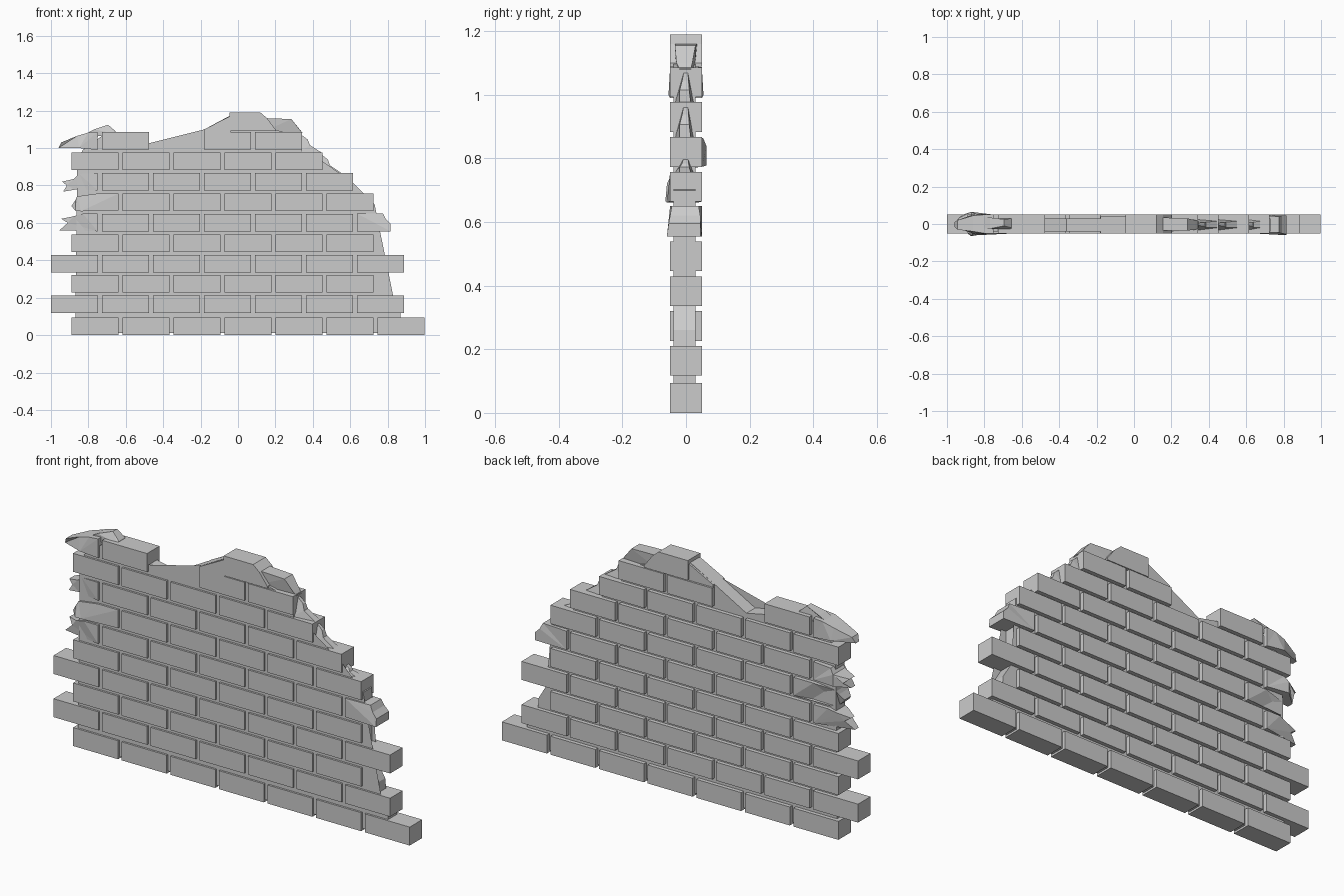
import bpy, bmesh

LENGTH, HEIGHT, PITCH = 0.252, 0.0935, 0.2727
Y = 0.05


def row_z(i):
    return 0.0 if i == 0 else 0.117 + 0.1095 * (i - 1)


def finish(name, bm):
    bmesh.ops.recalc_face_normals(bm, faces=bm.faces[:])
    me = bpy.data.meshes.new(name)
    bm.to_mesh(me)
    bm.free()
    ob = bpy.data.objects.new(name, me)
    bpy.context.collection.objects.link(ob)
    return ob


def slab(name, profile, y0=-Y, y1=Y):
    """Side profile of (x, z) or (x, z, y_front, y_back) points spanned front to back."""
    bm = bmesh.new()
    pts = [p if len(p) == 4 else (*p, y0, y1) for p in profile]
    front = [bm.verts.new((x, a, z)) for x, z, a, b in pts]
    back = [bm.verts.new((x, b, z)) for x, z, a, b in pts]
    caps = [bm.faces.new(front), bm.faces.new(back[::-1])]
    n = len(pts)
    for i in range(n):
        j = (i + 1) % n
        bm.faces.new((front[j], front[i], back[i], back[j]))
    bmesh.ops.triangulate(bm, faces=caps)
    return finish(name, bm)


# whole bricks: which brick positions survive in each course
courses = [range(0, 7), range(0, 7), range(0, 6), range(0, 7), range(0, 6),
           range(1, 6), range(1, 6), range(1, 6), range(0, 5), (1, 3, 4)]
for r, cols in enumerate(courses):
    start = -1.0 if r % 2 else -0.89
    z0, z1 = row_z(r), row_z(r) + HEIGHT
    for c in cols:
        x0 = start + PITCH * c
        x1 = x0 + LENGTH
        slab(f"brick_{r}_{c}", [(x0, z0), (x1, z0), (x1, z1), (x0, z1)])

# recessed mortar core
slab("mortar_core", [
    (-0.87, 0.01), (0.87, 0.01), (0.87, 0.2), (0.81, 0.21), (0.805, 0.26),
    (0.76, 0.335), (0.73, 0.36), (0.73, 0.7), (0.61, 0.757), (0.61, 0.82),
    (0.45, 0.866), (0.45, 0.93), (0.34, 0.976), (0.34, 1.06), (0.19, 1.1),
    (-0.04, 1.175), (-0.18, 1.1), (-0.36, 1.0), (-0.48, 1.025), (-0.72, 1.07),
    (-0.83, 0.99), (-0.86, 0.93)], -0.04, 0.03)

# mortar wedges left on the stepped right slope
for i, (x, z, w, h) in enumerate([(0.345, 0.977, 0.10, 0.085),
                                  (0.452, 0.867, 0.10, 0.09),
                                  (0.615, 0.757, 0.06, 0.035)]):
    slab(f"mortar_wedge_{i}", [
        (x - 0.02, z, -0.035, 0.025), (x + w, z, -0.02, 0.015),
        (x + w * 0.4, z + h * 0.45, -0.02, 0.01),
        (x + w * 0.28, z + h * 0.8, -0.012, 0.008), (x - 0.02, z + h + 0.02, -0.005, 0.005)])

# top of the wall: chipped brick, sloped rubble, broken end
slab("top_brick", [(-0.045, 1.09), (0.2, 1.09), (0.2, 1.1), (0.155, 1.16),
                   (0.12, 1.19), (-0.045, 1.19)])
slab("sloped_rubble", [(-0.18, 1.08), (-0.04, 1.08), (-0.04, 1.172), (-0.18, 1.10)], -Y, 0.04)
slab("top_broken_end", [(0.12, 1.08, -0.03, 0.03), (0.345, 1.08, -0.02, 0.015),
                        (0.33, 1.1, -0.03, 0.02), (0.285, 1.155, -0.035, 0.03),
                        (0.14, 1.16, -0.035, 0.035)])

# broken bricks on the left edge
slab("broken_left_5", [(-0.75, 0.555), (-0.955, 0.56, -0.02, 0.01), (-0.91, 0.6, -0.03, 0.03),
                       (-0.945, 0.622, 0.0, 0.025), (-0.88, 0.635, -0.04, 0.04),
                       (-0.83, 0.649), (-0.75, 0.649)])
slab("broken_left_6", [(-0.638, 0.665), (-0.84, 0.662, -0.06, 0.04), (-0.87, 0.665, -0.065, 0.0),
                       (-0.89, 0.69, -0.05, 0.0), (-0.87, 0.72, -0.06, 0.02),
                       (-0.86, 0.742, -0.05, 0.03), (-0.75, 0.757), (-0.638, 0.757)])
slab("broken_left_7", [(-0.75, 0.774), (-0.87, 0.778, -0.03, 0.065), (-0.935, 0.767, -0.02, 0.01),
                       (-0.915, 0.8, -0.02, 0.05), (-0.94, 0.82, -0.01, 0.03),
                       (-0.87, 0.837, -0.03, 0.065), (-0.85, 0.862, -0.04, 0.055),
                       (-0.75, 0.866)])
slab("broken_left_9", [(-0.75, 0.99), (-0.85, 1.0, -0.055, 0.055), (-0.96, 1.0, -0.015, 0.01),
                       (-0.945, 1.03, -0.03, 0.02), (-0.86, 1.065, -0.04, 0.045),
                       (-0.80, 1.083), (-0.75, 1.087)])
slab("top_left_chip", [(-0.86, 1.05, -0.02, 0.03), (-0.65, 1.075, -0.03, 0.03),
                       (-0.655, 1.09, -0.02, 0.03), (-0.695, 1.125, -0.01, 0.025),
                       (-0.77, 1.1, -0.025, 0.035)])

# broken brick on the right edge
slab("broken_right_5", [(0.636, 0.555), (0.815, 0.555, -0.06, 0.045), (0.815, 0.595, -0.055, 0.045),
                        (0.79, 0.62, -0.05, 0.045), (0.775, 0.65, -0.045, 0.04),
                        (0.636, 0.65)])
